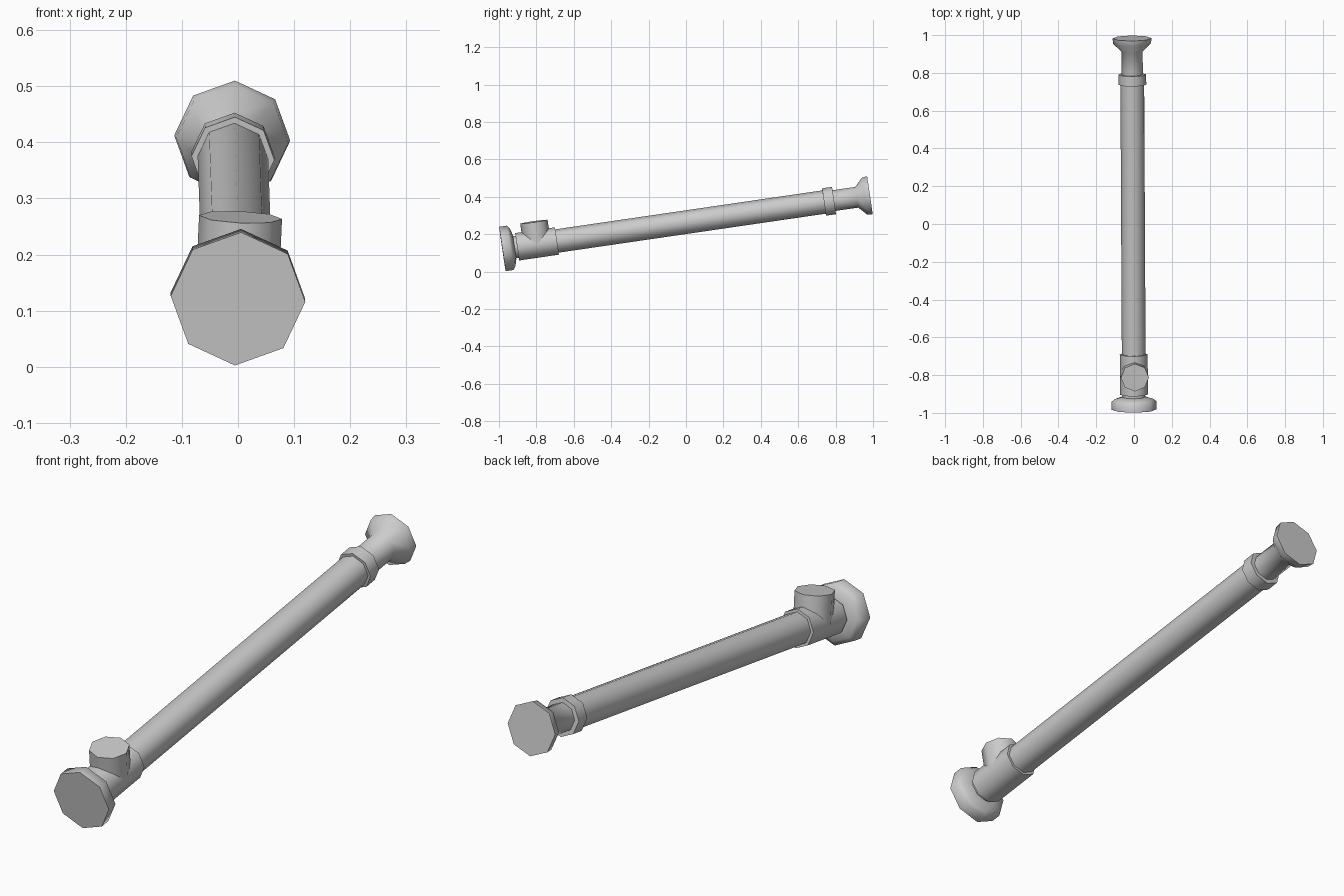
import bpy, bmesh, math
from mathutils import Matrix

cube = bpy.data.objects.get("Cube")
if cube:
    bpy.data.objects.remove(cube, do_unlink=True)

SIDES = 8
LENGTH = 1.986

grey = bpy.data.materials.new("pipe grey")
grey.use_nodes = True
colour = (0.6, 0.6, 0.6, 1.0)
grey.diffuse_color = colour
grey.node_tree.nodes["Principled BSDF"].inputs["Base Color"].default_value = colour

# The pipe is laid out along +Y from its front face, then rolled, pitched and placed
PLACE = (Matrix.Translation((0, -0.982, 0.121))
         @ Matrix.Rotation(math.radians(0.3), 4, 'Z')
         @ Matrix.Rotation(math.radians(8.3), 4, 'X')
         @ Matrix.Rotation(math.radians(2.6), 4, 'Y'))


def turned(name, profile, local=Matrix.Identity(4)):
    """Eight-sided solid turned around Y from (distance, radius) pairs."""
    bm = bmesh.new()
    rings = []
    for d, r in profile:
        rings.append([bm.verts.new((r * math.sin(math.tau * i / SIDES), d,
                                    r * math.cos(math.tau * i / SIDES)))
                      for i in range(SIDES)])
    for a, b in zip(rings, rings[1:]):
        for i in range(SIDES):
            j = (i + 1) % SIDES
            bm.faces.new((a[i], a[j], b[j], b[i]))
    bm.faces.new(rings[0])
    bm.faces.new(rings[-1])
    bmesh.ops.recalc_face_normals(bm, faces=bm.faces)
    bm.transform(PLACE @ local)
    mesh = bpy.data.meshes.new(name)
    bm.to_mesh(mesh)
    bm.free()
    mesh.materials.append(grey)
    obj = bpy.data.objects.new(name, mesh)
    bpy.context.collection.objects.link(obj)
    bpy.ops.object.select_all(action='DESELECT')
    obj.select_set(True)
    bpy.context.view_layer.objects.active = obj
    bpy.ops.object.shade_smooth_by_angle(angle=math.radians(65))
    return obj


# Front end: wide cap with rounded shoulder, short neck, tee fitting
turned("front_cap", [(0, 0.12), (0.042, 0.12), (0.056, 0.102), (0.066, 0.066)])
turned("front_neck", [(0.06, 0.06), (0.09, 0.06)])
turned("tee_body", [(0.08, 0.074), (0.295, 0.074)])

# Upward branch of the tee, square to the pipe
up = Matrix.Translation((0, 0.188, 0)) @ Matrix.Rotation(math.radians(90), 4, 'X')
turned("tee_branch", [(0, 0.074), (0.12, 0.074)], up)

# Long tube and the collar at its far end
turned("main_tube", [(0.28, 0.063), (1.76, 0.063)])
turned("rear_collar", [(1.738, 0.074), (1.792, 0.074)])

# Rear end: thinner stem flaring into a disc
turned("rear_stem", [(1.78, 0.056), (1.915, 0.056), (1.957, 0.1),
                     (LENGTH, 0.1035)])
